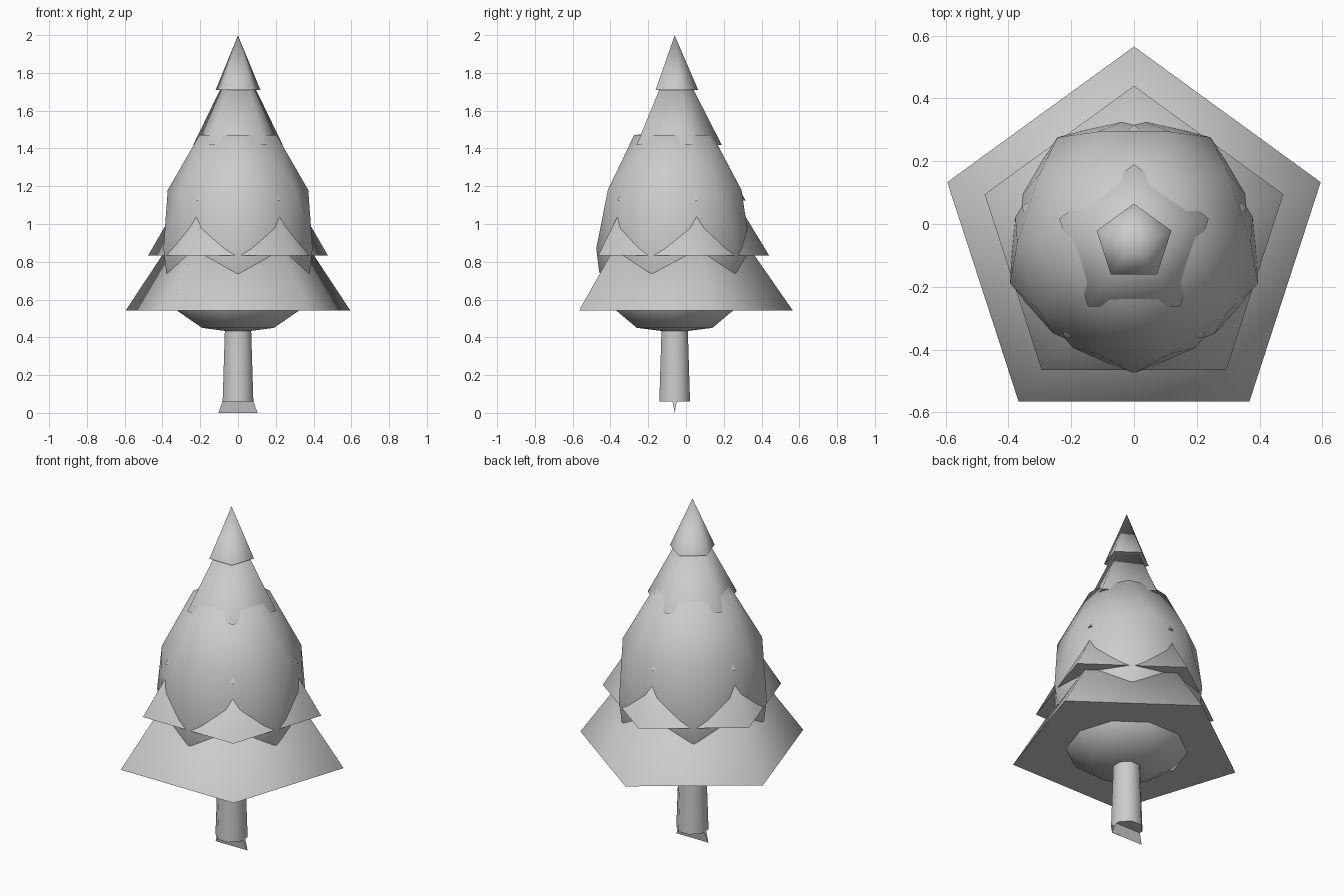
import bpy, bmesh, math
from mathutils import Vector

cube = bpy.data.objects.get("Cube")
if cube:
    bpy.data.objects.remove(cube, do_unlink=True)

CY = -0.06  # trunk axis in y

grey = bpy.data.materials.new("plain_grey")
grey.use_nodes = True
grey.diffuse_color = (0.6, 0.6, 0.6, 1)
grey.node_tree.nodes["Principled BSDF"].inputs["Base Color"].default_value = (0.6, 0.6, 0.6, 1)


def finish(obj, name, angle):
    obj.name = name
    obj.data.materials.append(grey)
    bpy.ops.object.select_all(action="DESELECT")
    obj.select_set(True)
    bpy.context.view_layer.objects.active = obj
    bpy.ops.object.shade_smooth_by_angle(angle=math.radians(angle))


def cone(name, sides, r_low, r_top, z, height, turn, angle):
    bpy.ops.mesh.primitive_cone_add(vertices=sides, radius1=r_low, radius2=r_top, depth=height,
                                    location=(0, CY, z + height / 2), rotation=(0, 0, turn))
    finish(bpy.context.object, name, angle)


def hull(name, points, angle):
    bm = bmesh.new()
    for p in points:
        bm.verts.new(p)
    bmesh.ops.convex_hull(bm, input=bm.verts)
    bmesh.ops.recalc_face_normals(bm, faces=bm.faces)
    mesh = bpy.data.meshes.new(name)
    bm.to_mesh(mesh)
    bm.free()
    obj = bpy.data.objects.new(name, mesh)
    bpy.context.collection.objects.link(obj)
    finish(obj, name, angle)


# Five pentagonal branch tiers, one corner to the back
for i, height in enumerate((0.29, 0.49, 0.66, 0.82, 0.9), 1):
    cone(f"branch_tier_{i}", 5, 0.125 * i, 0, 2 - 0.2915 * i, height, 0, 80)

# Egg-shaped foliage: (height, radius, extra radius between tier corners, twist in steps)
rings = [(0.45, 0.2, 0, 0), (0.55, 0.335, 0, 0.5), (0.75, 0.385, 0.015, 0),
         (0.87, 0.4, 0.015, 0), (1.18, 0.372, 0, 0.5), (1.47, 0.2, 0.015, 0)]
points = [Vector((0, CY, 0.425)), Vector((0, CY, 1.5))]
for z, r, extra, twist in rings:
    for k in range(10):
        a = math.pi / 2 + (k + twist) * math.pi / 5
        rad = r + extra * (k % 2)
        points.append(Vector((rad * math.cos(a), CY + rad * math.sin(a), z)))
hull("foliage_body", points, 80)

# Trunk and the thin flared root under it
cone("trunk", 8, 0.088, 0.074, 0.06, 0.42, math.pi / 8, 60)
root = [Vector((s * 0.08, CY + t * 0.012, 0.065)) for s in (-1, 1) for t in (-1, 1)]
root += [Vector((s * 0.104, CY, 0)) for s in (-1, 1)]
hull("root_wedge", root, 30)
